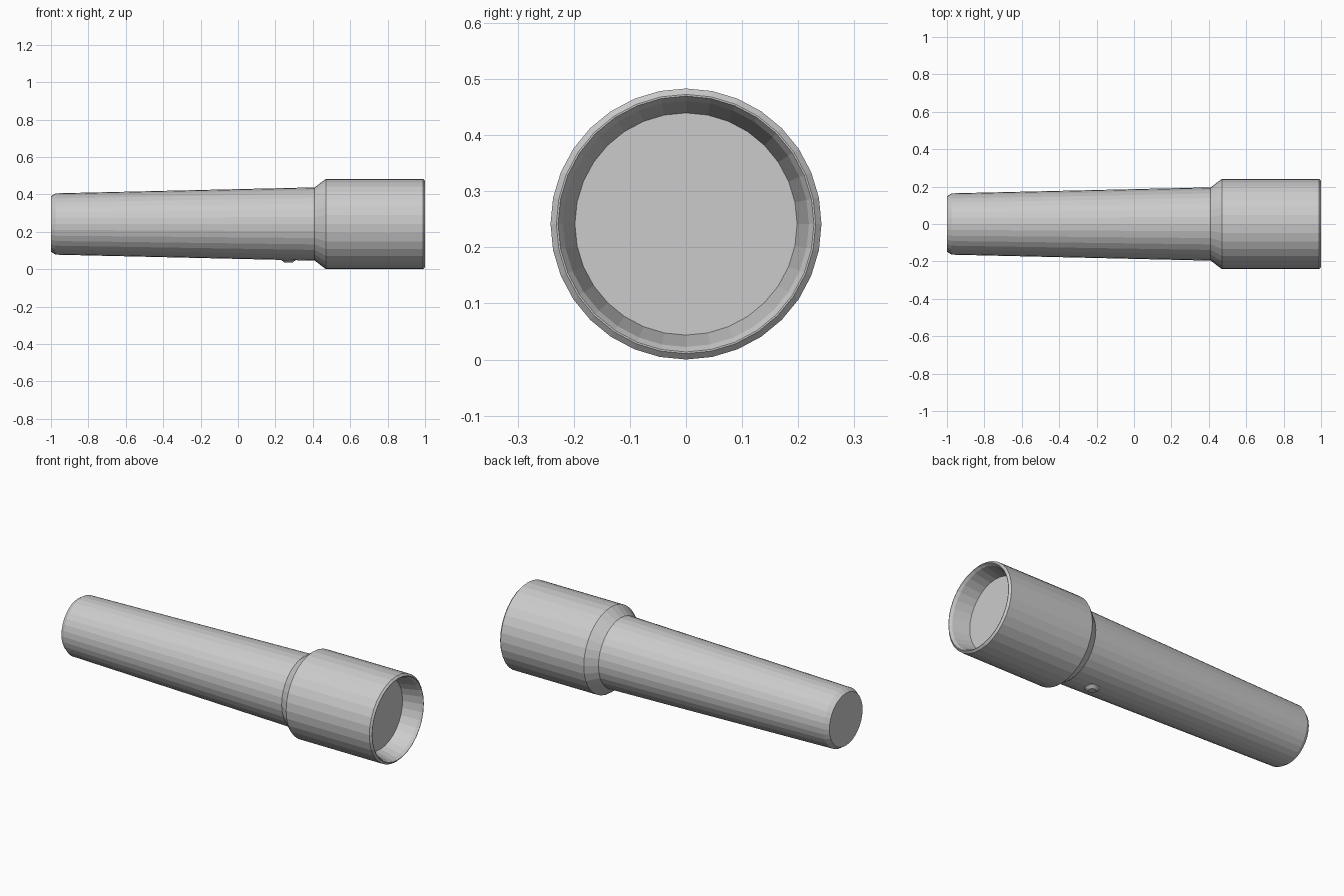
import bpy, bmesh, math
from mathutils import Matrix

cube = bpy.data.objects.get("Cube")
if cube:
    bpy.data.objects.remove(cube, do_unlink=True)

SIDES = 32
AXIS_Z = 0.2415

grey = bpy.data.materials.new("light_grey")
grey.use_nodes = True
grey.diffuse_color = (0.6, 0.6, 0.6, 1)
grey.node_tree.nodes["Principled BSDF"].inputs["Base Color"].default_value = (0.6, 0.6, 0.6, 1)


def lathe(name, profile, matrix, sides=SIDES, cap_start=False, cap_end=False):
    """Turn (distance along x, radius) points about the x axis."""
    bm = bmesh.new()
    rings = []
    for x, r in profile:
        angles = [2 * math.pi * i / sides for i in range(sides)]
        rings.append([bm.verts.new((x, r * math.cos(a), r * math.sin(a))) for a in angles])
    for a, b in zip(rings, rings[1:]):
        for i in range(sides):
            j = (i + 1) % sides
            bm.faces.new((a[i], a[j], b[j], b[i]))
    if cap_start:
        bm.faces.new(rings[0][::-1])
    if cap_end:
        bm.faces.new(rings[-1])
    bmesh.ops.transform(bm, matrix=matrix, verts=bm.verts)
    bmesh.ops.recalc_face_normals(bm, faces=bm.faces)
    mesh = bpy.data.meshes.new(name)
    bm.to_mesh(mesh)
    bm.free()
    mesh.materials.append(grey)
    obj = bpy.data.objects.new(name, mesh)
    bpy.context.collection.objects.link(obj)
    return obj


along = Matrix.Translation((0, 0, AXIS_Z))

# Tapered handle, flared head, rim and recessed lens in one turned shell
lathe("torch_body", [
    (-1.0, 0.148), (-0.975, 0.164),                  # tail chamfer
    (0.41, 0.196), (0.47, 0.2415),                   # handle and shoulder
    (0.99, 0.2415), (1.0, 0.231), (1.0, 0.228),      # head and rim
    (0.985, 0.219), (0.89, 0.198),                   # reflector cone, lens
], along, cap_start=True, cap_end=True)

# Switch button on the underside, its axis turned to point down
down = Matrix.Translation((0.27, 0, AXIS_Z)) @ Matrix.Rotation(math.pi / 2, 4, "Y")
lathe("switch_button", [(0.175, 0.038), (0.193, 0.038), (0.207, 0.021)],
      down, sides=16, cap_start=True, cap_end=True)
